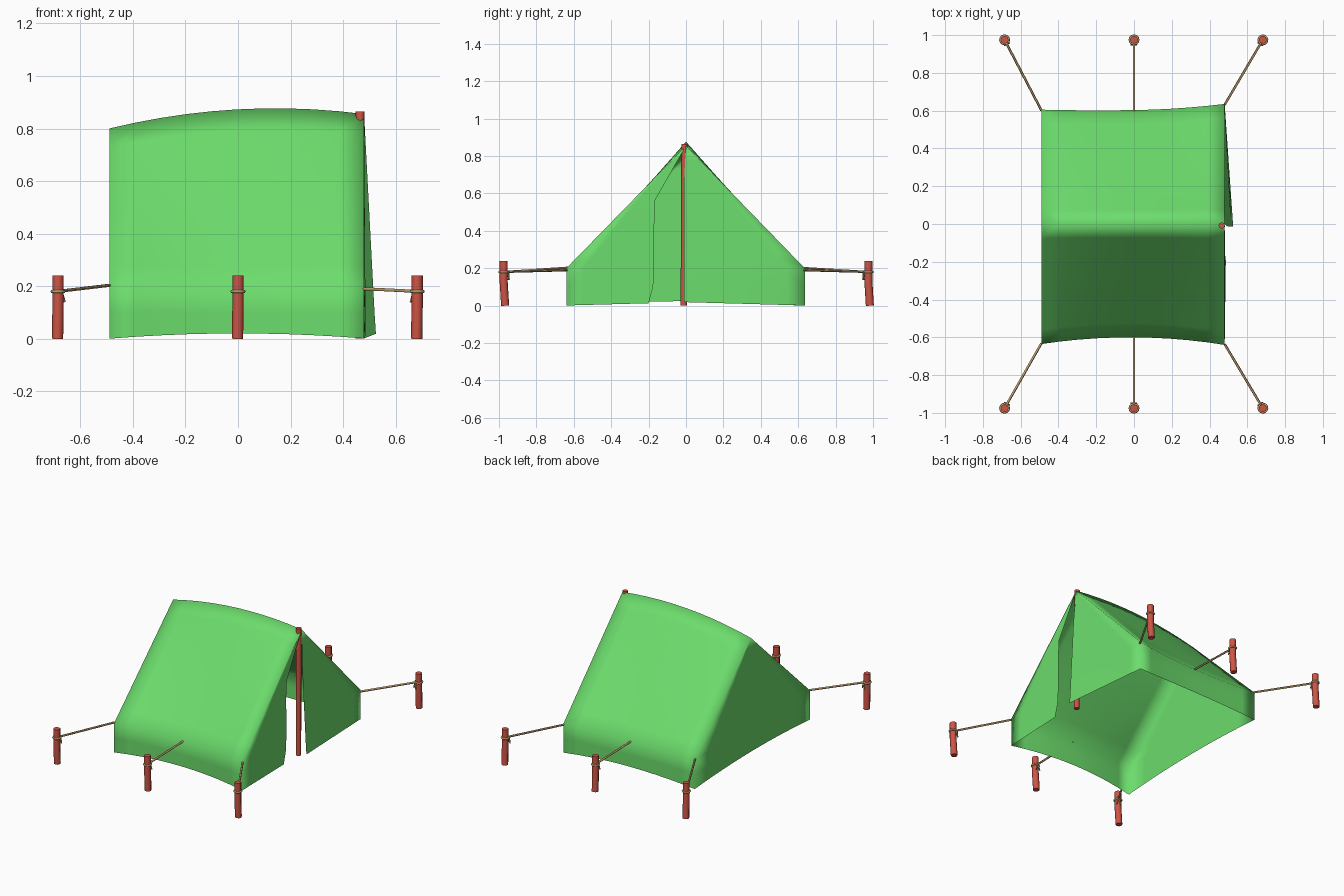
import bpy, bmesh, math
from mathutils import Vector

if "Cube" in bpy.data.objects:
    bpy.data.objects.remove(bpy.data.objects["Cube"])


def material(name, rgb):
    m = bpy.data.materials.new(name)
    m.diffuse_color = (*rgb, 1)
    m.use_nodes = True
    m.node_tree.nodes["Principled BSDF"].inputs["Base Color"].default_value = m.diffuse_color
    return m


GREEN = material("canvas_green", (0.15, 0.72, 0.15))
RED = material("wood_red", (0.62, 0.09, 0.06))
TAN = material("rope_tan", (0.56, 0.37, 0.17))


def finish(bm, name, mat, angle=None):
    me = bpy.data.meshes.new(name)
    bm.to_mesh(me)
    bm.free()
    me.materials.append(mat)
    ob = bpy.data.objects.new(name, me)
    bpy.context.collection.objects.link(ob)
    me.polygons.foreach_set("use_smooth", [True] * len(me.polygons))
    if angle:
        bpy.context.view_layer.objects.active = ob
        ob.select_set(True)
        bpy.ops.object.shade_smooth_by_angle(angle=math.radians(angle))
        ob.select_set(False)
    return ob


def grid(bm, rows):
    vs = [[bm.verts.new(p) for p in row] for row in rows]
    for a, b in zip(vs, vs[1:]):
        for i in range(len(a) - 1):
            bm.faces.new((a[i], a[i + 1], b[i + 1], b[i]))


def tube(bm, pts, r, sides):
    """Capped tube swept along a short path."""
    pts = [Vector(p) for p in pts]
    rings = []
    for i, p in enumerate(pts):
        d = (pts[min(i + 1, len(pts) - 1)] - pts[max(i - 1, 0)]).normalized()
        u = d.cross(Vector((0, 1, 0)) if abs(d.z) > 0.8 else Vector((0, 0, 1))).normalized()
        v = d.cross(u)
        rings.append([bm.verts.new(p + r * (math.cos(t) * u + math.sin(t) * v))
                      for t in (2 * math.pi * k / sides for k in range(sides))])
    for a, b in zip(rings, rings[1:]):
        for k in range(sides):
            n = (k + 1) % sides
            bm.faces.new((a[k], a[n], b[n], b[k]))
    bm.faces.new(rings[0][::-1])
    bm.faces.new(rings[-1])


# Tent canvas: sagging roof and walls, rows run from hem to ridge
X0, X1 = -0.49, 0.48
EAVE = 0.2
ROOF = [0.0, 0.12, 0.35, 0.55, 0.72, 0.88, 1.0]


def ridge(x):
    return 0.873 + 0.0548 * x - 0.1923 * x * x


def half_width(x, side):
    if side < 0:
        return 0.60 + 0.16 * (x + 0.02) ** 2
    return 0.603 + 0.04 * x * x + 0.07 * max(x, 0) ** 2 + 0.015 * x


def profile(x, side):
    w = half_width(x, side)
    hem = 0.02 * (1 - (x / 0.49) ** 2)
    eave = EAVE - 0.012 * (1 - (x / 0.49) ** 2)
    pts = [(x, side * w, hem), (x, side * w, 0.1)]
    pts += [(x, side * w * (1 - f), eave + (ridge(x) - eave) * f) for f in ROOF]
    return pts


bm = bmesh.new()
stations = [X0 + (X1 - X0) * i / 10 for i in range(11)]
for side in (-1, 1):
    grid(bm, [profile(x, side) for x in stations])

# Closed back wall
N = 8
wall = []
for i, (a, b) in enumerate(zip(profile(X0, -1), profile(X0, 1))):
    lift = 0.024 if i == 0 else 0
    wall.append([(X0, a[1] + (b[1] - a[1]) * k / N,
                  a[2] + lift * (1 - (2 * k / N - 1) ** 2)) for k in range(N + 1)])
grid(bm, wall)

# Door flaps: one drawn aside, one hanging slightly outward past the pole
left, right = [], []
for i, (a, b) in enumerate(zip(profile(X1, -1), profile(X1, 1))):
    z = a[2]
    top = ridge(X1)
    ye = -0.17 * min(1, (top - z) / 0.30) - (0.03 if i == 0 else 0.006 if i == 1 else 0)
    hem = 0.012 if i == 0 else 0
    left.append([(X1 + 0.006 * t * (1 - z / top), a[1] + (ye - a[1]) * t, z + hem * t)
                 for t in (0, 0.2, 0.6, 1)])
    drop = 1 - z / top
    yr = -0.012 * min(1, drop * 4)
    right.append([(X1 + 0.045 * drop * t, b[1] + (yr - b[1]) * t, z + 1.5 * hem * t)
                  for t in (0, 0.15, 0.5, 1)])
grid(bm, left)
grid(bm, right)
bmesh.ops.remove_doubles(bm, verts=bm.verts, dist=0.0008)
bmesh.ops.recalc_face_normals(bm, faces=bm.faces)
finish(bm, "tent_canvas", GREEN)

# Front pole
bm = bmesh.new()
tube(bm, [(0.465, -0.012, 0), (0.465, -0.008, 0.865)], 0.017, 8)
finish(bm, "front_pole", RED, 50)

# Pegs with rope loop, loose ends and guy line
for sy, sname in ((-1, "front"), (1, "back")):
    for px, pname in ((-0.685, "left"), (0, "middle"), (0.682, "right")):
        py = sy * 0.975
        tag = f"{sname}_{pname}"
        bm = bmesh.new()
        tube(bm, [(px, py, 0.24), (px, py, 0.13), (px - 0.002, py + 0.008, 0)], 0.0215, 8)
        finish(bm, "peg_" + tag, RED, 50)

        bm = bmesh.new()
        ax = {"left": X0, "middle": 0, "right": X1}[pname]
        az = {"left": 0.203, "middle": 0.19, "right": 0.19}[pname]
        end = Vector((ax, sy * (half_width(ax, sy) - 0.004), az))
        peg = Vector((px, py, 0.18))
        d = (end - peg).normalized()
        tube(bm, [peg + d * 0.022, end], 0.0065, 6)
        s = Vector((-d.y, d.x, 0))
        for q in (-1, 1):
            k = peg + d * 0.026
            tube(bm, [k, k + s * q * 0.014 + Vector((0, 0, -0.042))], 0.0045, 5)
        finish(bm, "guy_rope_" + tag, TAN, 60)

        bpy.ops.mesh.primitive_torus_add(location=peg, major_radius=0.0225, minor_radius=0.0065,
                                         major_segments=12, minor_segments=6)
        loop = bpy.context.object
        loop.name = "rope_loop_" + tag
        loop.data.materials.append(TAN)
        bpy.ops.object.shade_smooth()
        loop.select_set(False)
